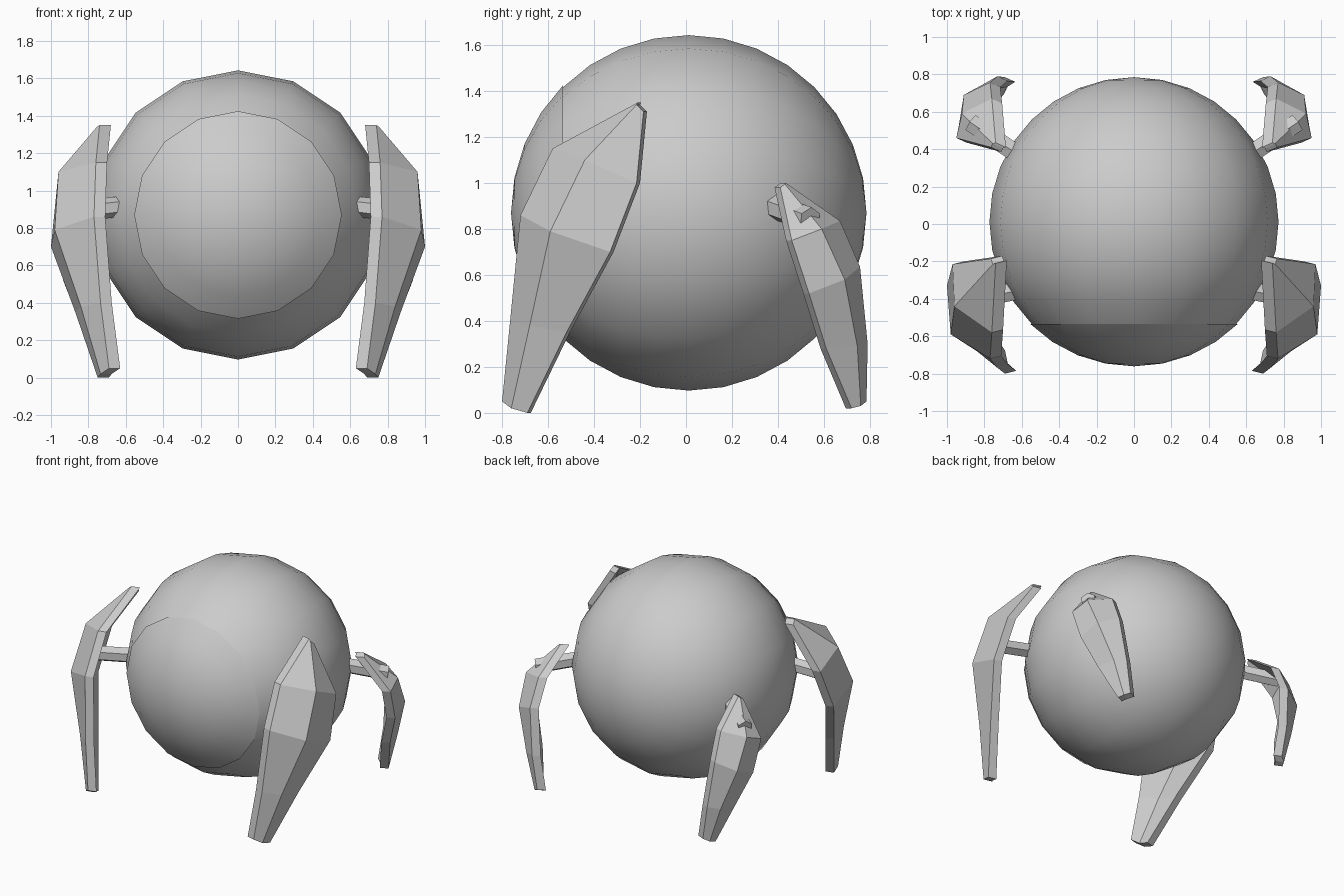
import bpy, bmesh, math
from mathutils import Vector, Matrix

if "Cube" in bpy.data.objects:
    bpy.data.objects.remove(bpy.data.objects["Cube"])

CENTRE = Vector((0, 0.012, 0.87))
RADIUS = 0.773


def add_object(name, bm, smooth=False):
    bmesh.ops.recalc_face_normals(bm, faces=bm.faces)
    for f in bm.faces:
        f.smooth = smooth
    me = bpy.data.meshes.new(name)
    bm.to_mesh(me)
    bm.free()
    ob = bpy.data.objects.new(name, me)
    bpy.context.collection.objects.link(ob)
    return ob


def sphere_part(name, front, widen=1.0):
    """Ball with its poles on y, keeping either the front cap or the rest."""
    bm = bmesh.new()
    bmesh.ops.create_uvsphere(bm, u_segments=16, v_segments=16, radius=RADIUS)
    bmesh.ops.rotate(bm, verts=bm.verts, matrix=Matrix.Rotation(math.pi / 2, 3, 'X'))
    limit = -RADIUS * math.cos(math.pi / 4)
    drop = [f for f in bm.faces if (f.calc_center_median().y < limit) != front]
    bmesh.ops.delete(bm, geom=drop, context='FACES')
    bmesh.ops.scale(bm, verts=bm.verts, vec=(widen, 1, widen))
    bmesh.ops.translate(bm, verts=bm.verts, vec=CENTRE)
    return add_object(name, bm, True)


def leg(name, rows, offset, side):
    """Folded plate: rows of three outer points, thickened inwards."""
    bm = bmesh.new()
    rings = []
    for row in rows:
        outer = [Vector(p) for p in row]
        inner = [p + Vector(offset) for p in reversed(outer)]
        rings.append([bm.verts.new((p.x * side, p.y, p.z)) for p in outer + inner])
    for a, b in zip(rings, rings[1:]):
        for i in range(6):
            j = (i + 1) % 6
            bm.faces.new((a[i], a[j], b[j], b[i]))
    for r in (rings[0], rings[-1]):
        bm.faces.new((r[0], r[1], r[4], r[5]))
        bm.faces.new((r[1], r[2], r[3], r[4]))
    return add_object(name, bm)


def strut(name, start, end, side):
    """Six-sided rod between two points."""
    a, b = (Vector((p[0] * side, p[1], p[2])) for p in (start, end))
    d = b - a
    bm = bmesh.new()
    bmesh.ops.create_cone(bm, cap_ends=True, segments=6, radius1=0.055,
                          radius2=0.055, depth=d.length)
    m = Matrix.Translation((a + b) / 2) @ d.to_track_quat('Z', 'Y').to_matrix().to_4x4()
    bmesh.ops.transform(bm, matrix=m, verts=bm.verts)
    return add_object(name, bm)


# Ball body and the round front cap
sphere_part("body", False)
sphere_part("front_cap", True, 1.015)

# Leg rows from tip to foot: leading edge, ridge, trailing edge
FRONT = [
    [(0.74, -0.21, 1.35), (0.755, -0.215, 1.34), (0.765, -0.185, 1.31)],
    [(0.76, -0.58, 1.15), (0.96, -0.44, 1.10), (0.97, -0.215, 1.00)],
    [(0.77, -0.72, 0.86), (0.98, -0.59, 0.79), (1.00, -0.33, 0.70)],
    [(0.735, -0.765, 0.40), (0.84, -0.68, 0.38), (0.87, -0.52, 0.35)],
    [(0.69, -0.80, 0.05), (0.735, -0.76, 0.02), (0.75, -0.69, 0.0)],
]
BACK = [
    [(0.74, 0.435, 1.00), (0.755, 0.43, 0.995), (0.765, 0.41, 0.98)],
    [(0.76, 0.67, 0.835), (0.92, 0.59, 0.80), (0.95, 0.46, 0.75)],
    [(0.77, 0.757, 0.635), (0.91, 0.69, 0.58), (0.935, 0.535, 0.52)],
    [(0.73, 0.79, 0.30), (0.81, 0.745, 0.29), (0.84, 0.61, 0.28)],
    [(0.69, 0.785, 0.05), (0.73, 0.76, 0.03), (0.75, 0.72, 0.02)],
]

# Four legs with their struts
for side, label in ((1, "right"), (-1, "left")):
    leg("front_leg_" + label, FRONT, (-0.06, 0.015, 0), side)
    leg("back_leg_" + label, BACK, (-0.055, -0.025, 0), side)
    strut("front_strut_" + label, (0.50, -0.33, 0.93), (0.93, -0.42, 0.88), side)
    strut("back_strut_" + label, (0.50, 0.29, 0.93), (0.87, 0.54, 0.84), side)
